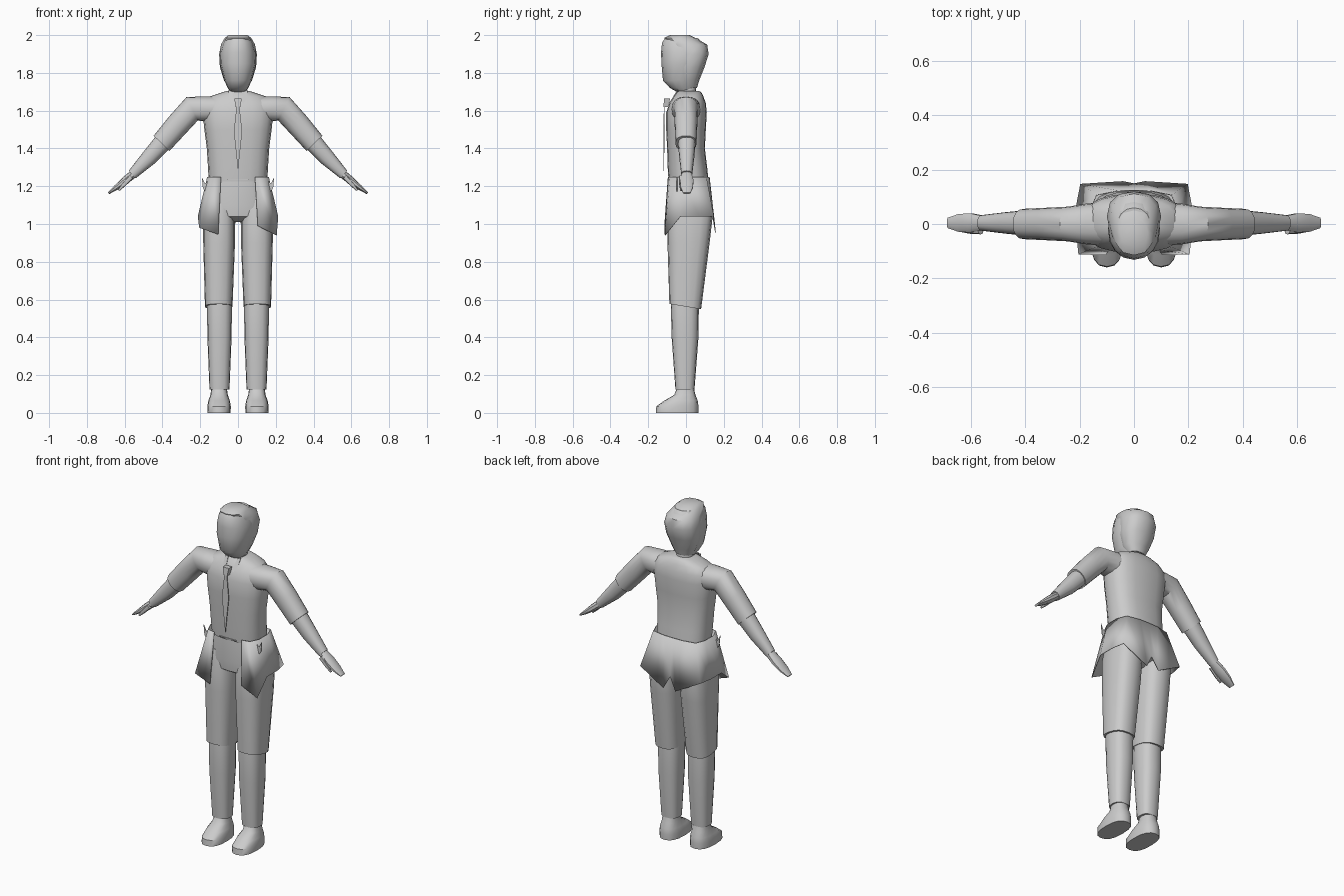
import bpy, bmesh, math
from mathutils import Vector

if "Cube" in bpy.data.objects:
    bpy.data.objects.remove(bpy.data.objects["Cube"])

GREY = bpy.data.materials.new("plain grey")
GREY.use_nodes = True
GREY.diffuse_color = (0.6, 0.6, 0.6, 1)
GREY.node_tree.nodes["Principled BSDF"].inputs["Base Color"].default_value = (0.6, 0.6, 0.6, 1)


def finish(name, bm, angle=40):
    bmesh.ops.recalc_face_normals(bm, faces=bm.faces)
    mesh = bpy.data.meshes.new(name)
    bm.to_mesh(mesh)
    bm.free()
    for p in mesh.polygons:
        p.use_smooth = True
    mesh.set_sharp_from_angle(angle=math.radians(angle))
    mesh.materials.append(GREY)
    ob = bpy.data.objects.new(name, mesh)
    bpy.context.collection.objects.link(ob)
    return ob


def power(v, n):
    return math.copysign(abs(v) ** (2 / n), v)


def loft(name, rings, n=2.3, count=16):
    """Skin a run of rounded sections, each given as centre, half-axis, half-axis."""
    bm = bmesh.new()
    loops = []
    for c, u, v in rings:
        loop = []
        for i in range(count):
            a = math.tau * i / count
            loop.append(bm.verts.new(Vector(c) + Vector(u) * power(math.cos(a), n)
                                     + Vector(v) * power(math.sin(a), n)))
        loops.append(loop)
    for a, b in zip(loops, loops[1:]):
        for i in range(count):
            j = (i + 1) % count
            bm.faces.new((a[i], a[j], b[j], b[i]))
    bm.faces.new(loops[0])
    bm.faces.new(loops[-1])
    return finish(name, bm)


def upright(rows, x=0):
    """Rows of height, half width, front y, back y."""
    return [((x, (f + b) / 2, z), (w, 0, 0), (0, (b - f) / 2, 0)) for z, w, f, b in rows]


def limb(rows, side, y=0):
    """Rows of x, z, half thickness, half depth, downward tilt in degrees."""
    out = []
    for x, z, t, d, deg in rows:
        a = math.radians(deg)
        out.append(((side * x, y, z), (side * t * math.sin(a), 0, t * math.cos(a)), (0, d, 0)))
    return out


def plate(name, points, thickness=0.004):
    """Flat outline with a little depth towards the back."""
    bm = bmesh.new()
    face = bm.faces.new([bm.verts.new(p) for p in points])
    new = bmesh.ops.extrude_face_region(bm, geom=[face])["geom"]
    for v in new:
        if isinstance(v, bmesh.types.BMVert):
            v.co.y += thickness
    return finish(name, bm, 20)


# Head, hair and neck
loft("head", upright([
    (1.70, .04, -.05, .04), (1.72, .055, -.085, .05), (1.76, .072, -.122, .06),
    (1.85, .096, -.13, .09), (1.91, .094, -.132, .11), (1.96, .08, -.127, .09),
    (1.985, .066, -.11, .06)]), n=2.2)
loft("hair", upright([
    (1.72, .05, -.03, .058), (1.76, .074, -.05, .07), (1.83, .096, -.06, .098),
    (1.90, .1, -.065, .12), (1.95, .09, -.095, .112), (1.985, .07, -.115, .05),
    (2.0, .05, -.085, .02)]), n=2.4, count=12)
loft("neck", upright([(1.62, .055, -.05, .06), (1.74, .045, -.045, .05)]))

# Jacket body
loft("jacket_body", upright([
    (1.225, .155, -.092, .12), (1.30, .159, -.097, .112), (1.40, .165, -.1, .1),
    (1.50, .178, -.105, .105), (1.59, .187, -.105, .11), (1.64, .18, -.088, .105),
    (1.675, .15, -.065, .092), (1.695, .09, -.05, .082), (1.705, .06, -.04, .07)]), n=2.6, count=20)

# Collar points beside the knot
for s in (-1, 1):
    plate("collar_point", [(s * .02, -.09, 1.64), (s * .045, -.085, 1.635),
                           (s * .05, -.045, 1.71), (s * .03, -.05, 1.70)])

# Tie with its knot
plate("tie", [(-.008, -.117, 1.62), (.008, -.117, 1.62), (.022, -.12, 1.49),
              (0, -.12, 1.28), (-.022, -.12, 1.49)])
plate("tie_knot", [(-.02, -.115, 1.665), (.02, -.115, 1.665), (.012, -.12, 1.62),
                   (-.012, -.12, 1.62)], .03)

# Belt edge
plate("belt_edge", [(-.055, -.097, 1.232), (.055, -.097, 1.232),
                    (.055, -.097, 1.238), (-.055, -.097, 1.238)])


def skirt_half(side, front_z, tip_z):
    """Waist point and hem point for each column, from front opening to centre back."""
    rows = [((.09, -.096), (.105, -.115, front_z)), ((.138, -.085), (.205, -.112, tip_z)),
            ((.163, -.03), (.213, -.03, 1.04)), ((.163, .05), (.213, .07, 1.04)),
            ((.14, .108), (.198, .148, 1.04)), ((.06, .124), (.04, .158, .955)),
            ((0, .125), (0, .15, 1.03))]
    return [((side * t[0], t[1], 1.25), (side * h[0], h[1], h[2])) for t, h in rows]


# Flared jacket skirt, open at the front
left = skirt_half(1, .99, .94)
right = skirt_half(-1, .945, .98)
columns = left + right[-2::-1]
bm = bmesh.new()
pairs = [(bm.verts.new(t), bm.verts.new(h)) for t, h in columns]
for (a, b), (c, d) in zip(pairs, pairs[1:]):
    bm.faces.new((a, b, d, c))
skirt = finish("jacket_skirt", bm, 50)
solid = skirt.modifiers.new("cloth", "SOLIDIFY")
solid.thickness = 0.004

# Trouser seat
loft("trouser_seat", upright([
    (1.01, .1, -.04, .06), (1.04, .17, -.088, .125), (1.10, .17, -.094, .132),
    (1.24, .15, -.085, .115)]), n=2.6)

for s, label in ((1, "left"), (-1, "right")):
    # Pocket flap standing off the hip
    plate(label + "_pocket", [(s * .155, -.05, 1.23), (s * .175, -.05, 1.215), (s * .192, -.05, 1.25),
                              (s * .186, -.05, 1.19), (s * .165, -.05, 1.16)])

    # Sleeve, forearm, hand
    loft(label + "_sleeve", limb([
        (.08, 1.605, .07, .08, 0), (.17, 1.608, .068, .076, 8), (.243, 1.61, .069, .064, 26),
        (.32, 1.525, .063, .06, 44), (.405, 1.427, .058, .056, 46)], s))
    loft(label + "_forearm", limb([
        (.385, 1.447, .05, .048, 45), (.47, 1.352, .043, .04, 46),
        (.56, 1.262, .027, .029, 42)], s, .004))
    loft(label + "_hand", limb([
        (.55, 1.268, .022, .026, 42), (.60, 1.228, .021, .037, 40),
        (.645, 1.193, .014, .034, 38), (.686, 1.163, .006, .02, 38)], s, .004), count=10)
    loft(label + "_thumb", limb([
        (.565, 1.25, .014, .012, 45), (.605, 1.208, .011, .01, 45),
        (.632, 1.178, .005, .005, 45)], s, -.026), count=8)

    # Upper trouser leg with a hem that drops at the back
    thigh = upright([(1.14, .07, -.08, .12), (1.03, .084, -.1, .14), (.90, .084, -.098, .125)], s * .1)
    thigh.append(((s * .102, -.004, .563), (.073, 0, 0), (0, .084, -.014)))
    loft(label + "_thigh", thigh, n=2.7)

    # Lower leg and shoe
    loft(label + "_shin", upright([
        (.64, .06, -.075, .065), (.56, .066, -.08, .068), (.40, .064, -.076, .066),
        (.125, .053, -.056, .045)], s * .098), n=2.6)
    loft(label + "_shoe", upright([
        (0, .061, -.16, .065), (.035, .062, -.157, .066), (.065, .057, -.115, .062),
        (.095, .046, -.062, .05), (.14, .04, -.045, .04)], s * .1), n=2.5)
